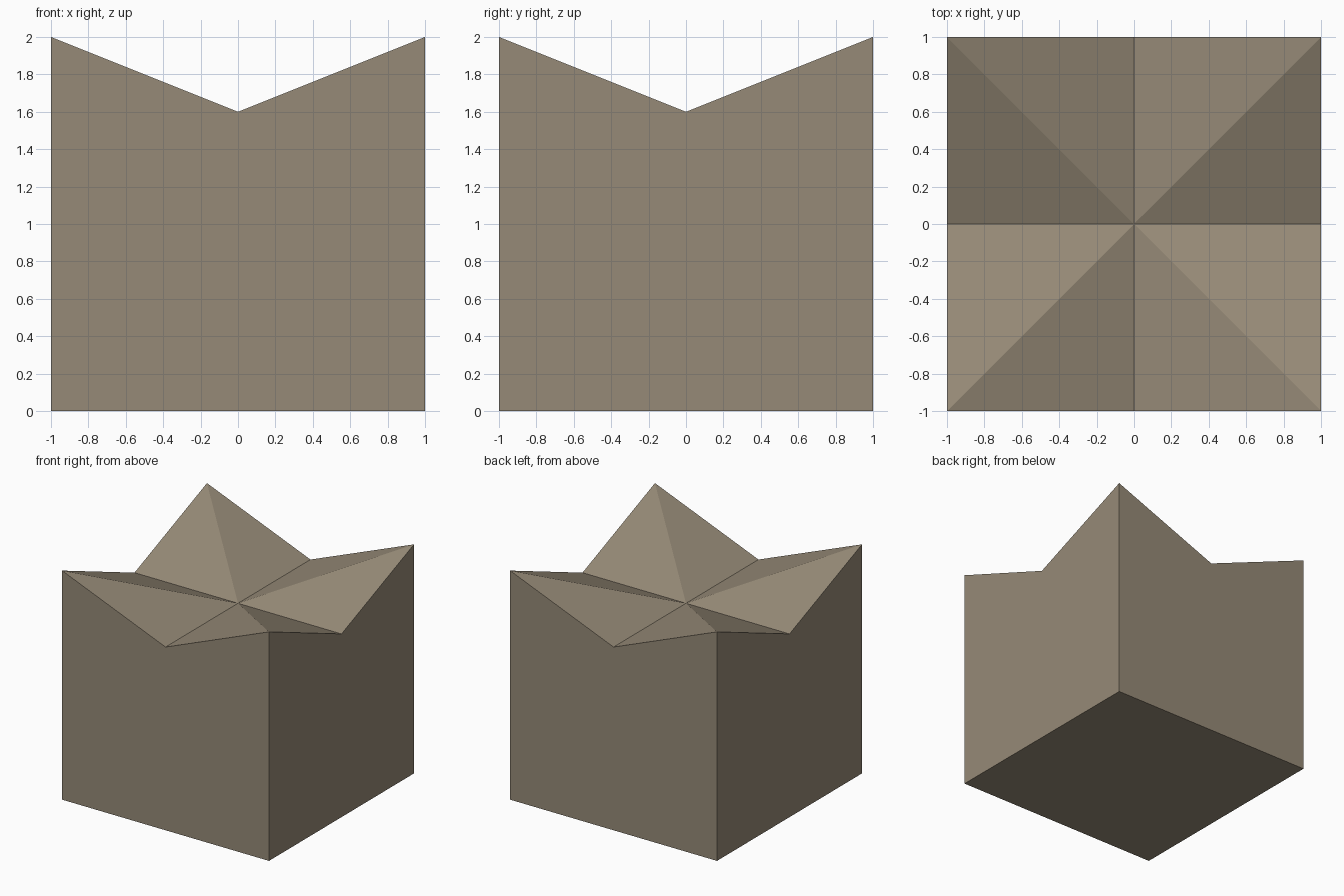
import bpy
import bmesh

if "Cube" in bpy.data.objects:
    bpy.data.objects.remove(bpy.data.objects["Cube"])

HALF = 1.0      # half width of the block
VALLEY = 1.6    # height of the centre and edge midpoints
PEAK = 2.0      # height of the four corners

stone = bpy.data.materials.new("taupe stone")
stone.diffuse_color = (0.305, 0.254, 0.184, 1.0)
stone.use_nodes = True
stone.node_tree.nodes["Principled BSDF"].inputs["Base Color"].default_value = stone.diffuse_color

bm = bmesh.new()

# Rim runs counterclockwise, alternating raised corners and low midpoints
ring = [(1, 0), (1, 1), (0, 1), (-1, 1), (-1, 0), (-1, -1), (0, -1), (1, -1)]
rim = [bm.verts.new((x * HALF, y * HALF, PEAK if x and y else VALLEY)) for x, y in ring]
base = {i: bm.verts.new((rim[i].co.x, rim[i].co.y, 0)) for i in (1, 3, 5, 7)}
centre = bm.verts.new((0, 0, VALLEY))

# Star-shaped top: a fan of eight flat triangles
for i in range(8):
    bm.faces.new((centre, rim[i], rim[(i + 1) % 8]))

# Four notched walls
for i in (1, 3, 5, 7):
    j = (i + 2) % 8
    bm.faces.new((base[i], base[j], rim[j], rim[(i + 1) % 8], rim[i]))

# Flat underside
bm.faces.new([base[i] for i in (7, 5, 3, 1)])
bmesh.ops.recalc_face_normals(bm, faces=bm.faces[:])

mesh = bpy.data.meshes.new("star_top_block")
bm.to_mesh(mesh)
bm.free()
mesh.materials.append(stone)
block = bpy.data.objects.new("star_top_block", mesh)
bpy.context.collection.objects.link(block)
